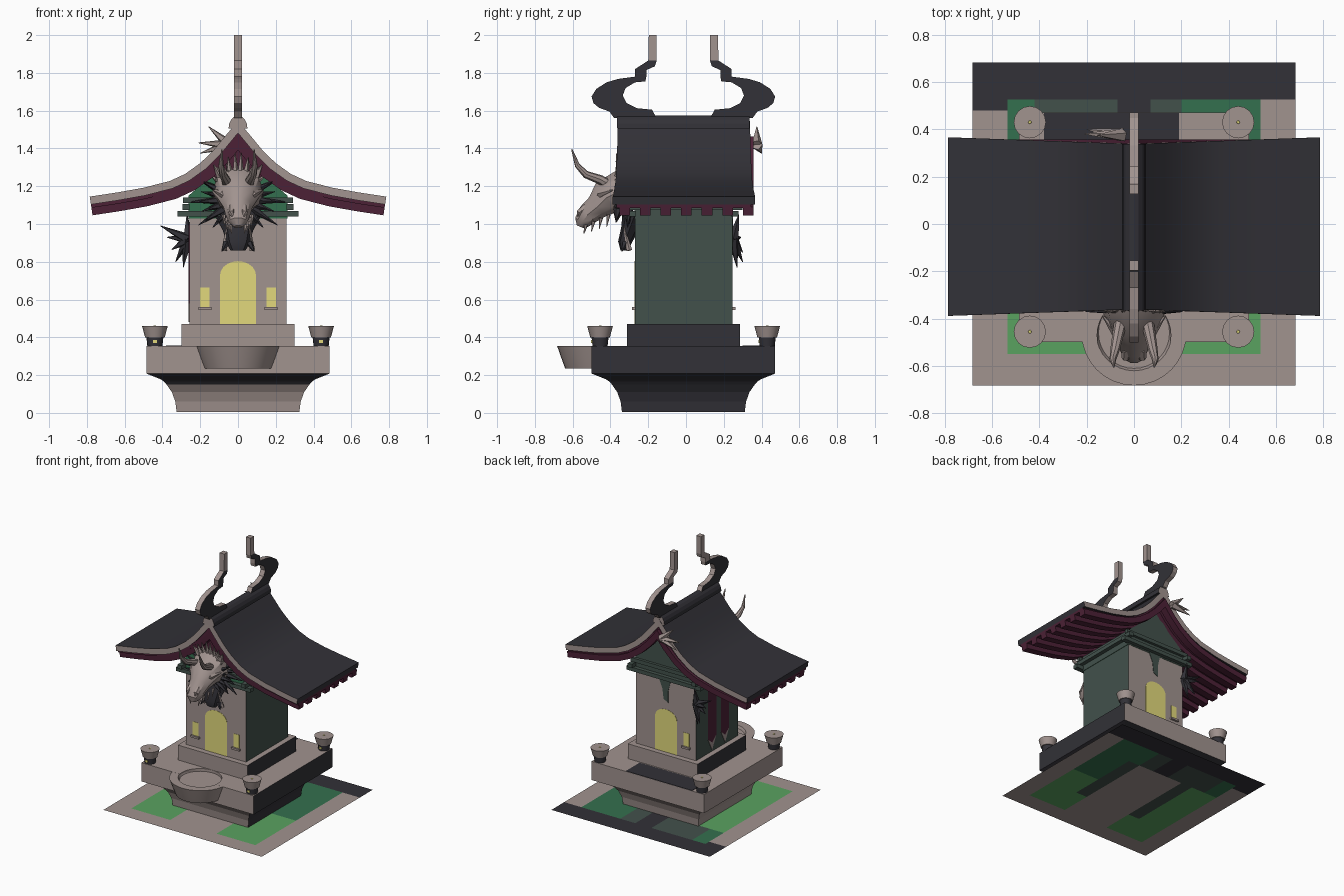
import bpy, bmesh, math
from mathutils import Vector

if "Cube" in bpy.data.objects:
    bpy.data.objects.remove(bpy.data.objects["Cube"])

def mat(name, rgb):
    m = bpy.data.materials.new(name)
    m.diffuse_color = [((c / 255 + 0.055) / 1.055) ** 2.4 for c in rgb] + [1]
    m.use_nodes = True
    m.node_tree.nodes["Principled BSDF"].inputs["Base Color"].default_value = m.diffuse_color
    return m

STONE = mat("warm_grey_stone", (161, 147, 143))
DARK = mat("charcoal", (50, 49, 55))
MAROON = mat("maroon", (76, 33, 54))
SLATE = mat("slate_green", (66, 81, 75))
GREEN = mat("emerald_green", (52, 112, 78))
GRASS = mat("grass_green", (90, 162, 96))
YELLOW = mat("window_yellow", (226, 217, 124))
YC = -0.014  # centre of the shrine in y

def make(name, verts, faces, mats, rule=None, smooth=False):
    bm = bmesh.new()
    vs = [bm.verts.new(v) for v in verts]
    for f in faces:
        bm.faces.new([vs[i] for i in f])
    bmesh.ops.recalc_face_normals(bm, faces=bm.faces)
    bm.normal_update()
    mats = mats if isinstance(mats, list) else [mats]
    if rule:
        for f in bm.faces:
            f.material_index = rule(f.calc_center_median(), f.normal)
    me = bpy.data.meshes.new(name)
    bm.to_mesh(me)
    bm.free()
    for m in mats:
        me.materials.append(m)
    ob = bpy.data.objects.new(name, me)
    bpy.context.collection.objects.link(ob)
    if smooth:
        bpy.context.view_layer.objects.active = ob
        bpy.ops.object.select_all(action='DESELECT')
        ob.select_set(True)
        bpy.ops.object.shade_smooth_by_angle(angle=math.radians(35))
    return ob

def loft(name, rings, mats, rule=None, smooth=False):
    n = len(rings[0])
    faces = [[k * n + i, k * n + (i + 1) % n, (k + 1) * n + (i + 1) % n, (k + 1) * n + i]
             for k in range(len(rings) - 1) for i in range(n)]
    faces += [list(range(n)), [(len(rings) - 1) * n + i for i in range(n)]]
    return make(name, [v for r in rings for v in r], faces, mats, rule, smooth)

def prism(name, pts, axis, a, b, mats, rule=None):
    def at(p, d):
        return (d, p[0], p[1]) if axis == 'x' else (p[0], d, p[1])
    return loft(name, [[at(p, d) for p in pts] for d in (a, b)], mats, rule)

def box(name, x0, x1, y0, y1, z0, z1, mats, rule=None):
    return prism(name, [(x0, z0), (x1, z0), (x1, z1), (x0, z1)], 'y', y0, y1, mats, rule)

def lathe(name, x, y, prof, mats, rule=None, n=16):
    rings = [[(x + r * math.cos(2 * math.pi * i / n), y + r * math.sin(2 * math.pi * i / n), z)
              for i in range(n)] for r, z in prof]
    return loft(name, rings, mats, rule, True)

def tube(name, pts, mats, n=8, sx=1.0, smooth=True):
    # pts: (x, y, z, radius); sx widens the section sideways
    P = [Vector(p[:3]) for p in pts]
    rings = []
    for k, p in enumerate(P):
        t = (P[min(k + 1, len(P) - 1)] - P[max(k - 1, 0)]).normalized()
        u = t.cross(Vector((0, 0, 1)) if abs(t.z) < 0.95 else Vector((0, -1, 0))).normalized()
        v = t.cross(u)
        r = pts[k][3]
        rings.append([p + u * (r * sx * math.cos(2 * math.pi * i / n)) + v * (r * math.sin(2 * math.pi * i / n))
                      for i in range(n)])
    return loft(name, rings, mats, None, smooth)

def spike(name, a, b, r, m):
    return tube(name, [(*a, r), (*b, 0.002)], m, 5, smooth=False)

# ground plate: stone border, dark back, green beds split by paths
cx = [-0.683, -0.535, -0.42, -0.3, -0.2, -0.07, 0.07, 0.2, 0.3, 0.535, 0.683]
cy = [-0.683, -0.55, -0.48, -0.3, -0.05, 0.3, 0.48, 0.525, 0.683]
n, m = len(cx), len(cy)
gv = [(x, y, 0.003) for y in cy for x in cx]
gf = [[j * n + i, j * n + i + 1, j * n + n + i + 1, j * n + n + i] for j in range(m - 1) for i in range(n - 1)]
def ground_rule(c, nn):
    x, y = c.x, c.y
    if y > 0.525:
        return 1
    if abs(x) > 0.535 or y < -0.55:
        return 1 if y > 0.45 and x < 0 else 0
    if y > 0.3:
        return 1 if abs(x) < 0.07 else 4 if -0.42 < x < 0.2 else 3
    if abs(x) < 0.2:
        return 0
    if abs(x) < 0.3 and y > -0.3:
        return 4
    return 3 if x > 0 and y > -0.05 else 2
make("ground_plate", gv, gf, [STONE, DARK, GRASS, GREEN, SLATE], ground_rule)

# flared pedestal and slab
flare = [(0.325, 0.004), (0.332, 0.06), (0.35, 0.11), (0.378, 0.15), (0.392, 0.166), (0.41, 0.178),
         (0.485, 0.208), (0.485, 0.354)]
def sq(h, z):
    return [(-h, YC - h, z), (h, YC - h, z), (h, YC + h, z), (-h, YC + h, z)]
slab = loft("pedestal", [sq(h, z) for h, z in flare], [STONE, DARK],
            lambda c, nn: int(nn.x > 0.5 or (nn.z < -0.5 and c.z > 0.155)))
box("slab_back_patch", -0.38, 0.19, 0.3, 0.469, 0.352, 0.357, DARK)
box("step", -0.3, 0.3, -0.313, 0.287, 0.35, 0.47, [STONE, DARK], lambda c, nn: int(abs(nn.x) > 0.5))

# offering basin at the front, its bowl cut into the slab
cutter = lathe("basin_cutter", 0, -0.47, [(0.156, 0.33), (0.156, 0.4)], STONE, n=32)
cutter.hide_render = True
cutter.hide_viewport = True
cut = slab.modifiers.new("basin_hollow", 'BOOLEAN')
cut.operation = 'DIFFERENCE'
cut.object = cutter
cut.solver = 'EXACT'
lathe("basin", 0, -0.46, [(0.18, 0.236), (0.2, 0.29), (0.222, 0.3535), (0.16, 0.3535), (0.15, 0.333)], STONE, n=32)

# corner lamps
for x in (-0.44, 0.44):
    for y in (-0.455, 0.43):
        lathe("corner_lamp", x, y, [(0.04, 0.354), (0.045, 0.4), (0.052, 0.4), (0.068, 0.46)],
              [STONE, DARK], lambda c, nn: int(c.z < 0.4))
        box("lamp_window", x - 0.01, x + 0.01, y - 0.047, y - 0.04, 0.37, 0.385, YELLOW)
        lathe("lamp_flame", x, y, [(0.008, 0.458), (0.006, 0.463)], YELLOW, n=8)

# house body and gable
box("house_body", -0.258, 0.258, -0.27, 0.245, 0.47, 1.03, [STONE, SLATE], lambda c, nn: int(abs(nn.x) > 0.5))
prism("gable", [(-0.262, 1.03), (0.262, 1.03), (0.262, 1.15), (0.12, 1.27), (0, 1.41), (-0.12, 1.27), (-0.262, 1.15)],
      'y', -0.272, 0.248, [GREEN, SLATE], lambda c, nn: int(abs(nn.x) > 0.5 or nn.y > 0.5))
prism("gable_top_panel", [(-0.15, 1.245), (0.15, 1.245), (0, 1.42)], 'y', -0.279, -0.271, MAROON)
for y in (-0.285, 0.257):
    box("cross_beam", -0.32, 0.32, y - 0.02, y + 0.02, 1.04, 1.07, SLATE)
    box("upper_beam", -0.29, 0.29, y - 0.012, y + 0.012, 1.11, 1.14, SLATE)
for s in (-1, 1):
    box("side_beam", s * 0.275 - 0.018, s * 0.275 + 0.018, -0.33, 0.30, 1.075, 1.105, SLATE)

# arched doors and small windows, front and back
def arch(w, z0, z1, z2):
    side = [(w * math.cos(t * math.pi / 10), z1 + (z2 - z1) * math.sin(t * math.pi / 10)) for t in range(11)]
    return [(-w, z0), (w, z0)] + side
for y, s in ((-0.27, -1), (0.245, 1)):
    prism("arched_door", arch(0.095, 0.47, 0.73, 0.803), 'y', y, y + s * 0.002, YELLOW)
    for x in (-0.175, 0.175):
        if s > 0 and x > 0:
            continue
        box("small_window", x - 0.025, x + 0.025, y, y + s * 0.002, 0.56, 0.665, YELLOW)
        box("window_sill", x - 0.035, x + 0.035, y, y + s * 0.016, 0.545, 0.56, STONE)
prism("back_moss", [(-0.02, 0.86), (0.02, 0.88), (0.03, 0.96), (0.06, 1.03), (-0.04, 1.03), (-0.02, 0.95)],
      'y', 0.245, 0.248, SLATE)

# hanging banners on the left wall
for y in (0.05, -0.11):
    prism("banner", [(y - 0.05, 1.0), (y - 0.05, 0.58), (y, 0.54), (y + 0.05, 0.58), (y + 0.05, 1.0)],
          'x', -0.261, -0.258, MAROON)
    prism("banner_tip", [(y - 0.05, 0.58), (y, 0.48), (y + 0.05, 0.58), (y, 0.54)], 'x', -0.261, -0.258, STONE)

# curved roof layers following one profile
half = [(0, 1.545), (0.06, 1.475), (0.13, 1.39), (0.2, 1.322), (0.28, 1.265), (0.36, 1.228),
        (0.5, 1.192), (0.64, 1.167), (0.785, 1.145)]
prof = [(-x, z) for x, z in half[:0:-1]] + half
def offset(k, d):
    a, b = Vector(prof[max(k - 1, 0)]), Vector(prof[min(k + 1, len(prof) - 1)])
    t = (b - a).normalized()
    p = Vector(prof[k])
    return p + Vector((t.y, -t.x)) * (d * 1.5 if p.x == 0 else d)
def layer(name, d0, d1, y0, y1, spread, mats, rule=None):
    rings = []
    for k in range(len(prof)):
        a, b = offset(k, d0), offset(k, d1)
        e = spread * min(1, abs(prof[k][0]) / 0.78)
        rings.append([(a.x, y0 - e, a.y), (a.x, y1 + e, a.y), (b.x, y1 + e, b.y), (b.x, y0 - e, b.y)])
    loft(name, rings, mats, rule, True)
layer("roof", 0, 0.042, -0.36, 0.338, 0.028, [DARK, STONE], lambda c, nn: int(abs(nn.y) > 0.7))
layer("roof_lining", 0.042, 0.06, -0.352, 0.33, 0.015, MAROON)
for i in range(7):
    y = -0.325 + i * 0.109
    layer("rafter", 0.055, 0.1, y - 0.028, y + 0.028, 0, MAROON)

# ridge cap
prism("ridge_cap", [(0.05 * math.cos(a * math.pi / 8), 1.505 + 0.07 * math.sin(a * math.pi / 8)) for a in range(9)],
      'y', -0.365, 0.337, [DARK, STONE], lambda c, nn: int(abs(nn.y) > 0.5))

# scrolled ridge finials, mirrored front to back
scroll = [(-0.38, 1.56), (-0.405, 1.595), (-0.46, 1.615), (-0.49, 1.64), (-0.5, 1.675), (-0.475, 1.715),
          (-0.42, 1.75), (-0.36, 1.768), (-0.27, 1.78), (-0.21, 1.78), (-0.215, 1.755), (-0.27, 1.75),
          (-0.32, 1.72), (-0.335, 1.68), (-0.315, 1.64), (-0.26, 1.613), (-0.18, 1.605), (-0.155, 1.56)]
stem = [(-0.27, 1.78), (-0.27, 1.82), (-0.2, 1.865), (-0.155, 1.865), (-0.165, 1.835), (-0.21, 1.815), (-0.21, 1.78)]
for s in (1, -1):
    flip = lambda pts: [(YC + s * (y - YC), z) for y, z in pts]
    prism("finial_scroll", flip(scroll), 'x', -0.02, 0.02, [STONE, DARK], lambda c, nn: int(abs(nn.x) > 0.5))
    prism("finial_stem", flip(stem), 'x', -0.02, 0.02, [STONE, DARK], lambda c, nn: int(nn.x > 0.5))
    prism("finial_tip", flip([(-0.2, 1.865), (-0.197, 2.0), (-0.155, 2.0), (-0.155, 1.865)]), 'x', -0.02, 0.02, STONE)

# beast head on the front gable
tube("beast_head", [(0, -0.27, 1.14, 0.12), (0, -0.36, 1.17, 0.125), (0, -0.42, 1.14, 0.1), (0, -0.47, 1.09, 0.07),
                    (0, -0.52, 1.05, 0.06), (0, -0.55, 1.01, 0.045), (0, -0.56, 0.985, 0.02)], STONE, 10, 1.1)
tube("lower_jaw", [(0, -0.27, 1.05, 0.07), (0, -0.3, 0.97, 0.045), (0, -0.325, 0.9, 0.035), (0, -0.325, 0.86, 0.022)],
     DARK, 8, 1.8)
for s in (-1, 1):
    tube("horn", [(s * 0.05, -0.38, 1.19, 0.028), (s * 0.065, -0.455, 1.235, 0.025), (s * 0.08, -0.53, 1.262, 0.02),
                  (s * 0.09, -0.575, 1.31, 0.014), (s * 0.085, -0.605, 1.395, 0.003)], STONE, 8)
    tube("brow", [(s * 0.03, -0.47, 1.13, 0.012), (s * 0.08, -0.45, 1.16, 0.022), (s * 0.13, -0.39, 1.18, 0.004)], STONE, 6)
    spike("eye_shadow", (s * 0.05, -0.462, 1.115), (s * 0.1, -0.43, 1.13), 0.016, DARK)
    tube("nostril", [(s * 0.03, -0.53, 1.09, 0.02), (s * 0.035, -0.565, 1.06, 0.018), (s * 0.03, -0.57, 1.04, 0.006)], STONE, 6)
    for i in range(4):
        y = -0.41 - i * 0.04
        spike("tooth", (s * (0.075 - i * 0.012), y, 1.05 - i * 0.018), (s * (0.07 - i * 0.012), y - 0.01, 0.985 - i * 0.012), 0.011, STONE)
    spike("jaw_fang", (s * 0.06, -0.32, 0.9), (s * 0.085, -0.34, 0.855), 0.02, DARK)
    spike("jaw_edge", (s * 0.075, -0.3, 0.86), (s * 0.06, -0.33, 0.99), 0.016, STONE)
    for i in range(4):  # upright crest
        x = s * (0.015 + 0.034 * i)
        spike("crest_spike", (x * 0.8, -0.35, 1.25), (x * 1.1, -0.37, 1.375 - 0.02 * i), 0.022, STONE)
    for i in range(9):  # mane fanned around the head
        a = math.radians(-48 + i * 15)
        L = 0.25 if i % 2 else 0.2
        for y, k in ((-0.3, 1.0), (-0.36, 0.82)):
            spike("mane_spike", (s * 0.09 * math.cos(a), y, 1.13 + 0.09 * math.sin(a)),
                  (s * L * k * math.cos(a), y - 0.01, 1.13 + L * k * math.sin(a)), 0.024, STONE if i > 5 else DARK)

# tail tufts at the back left corner and above the back gable
for x, y, z in ((-0.41, 0.27, 0.99), (-0.375, 0.29, 0.93), (-0.35, 0.26, 0.865), (-0.29, 0.27, 0.77),
                (-0.3, 0.3, 0.85), (-0.27, 0.28, 1.05), (-0.33, 0.3, 0.8)):
    spike("lower_tail_spike", (-0.265, 0.25, 0.92), (x, y, z), 0.03, DARK)
for x, y, z in ((-0.155, 0.375, 1.515), (-0.21, 0.38, 1.43), (-0.2, 0.4, 1.375)):
    spike("upper_tail_spike", (-0.05, 0.375, 1.42), (x, y, z), 0.03, STONE)
